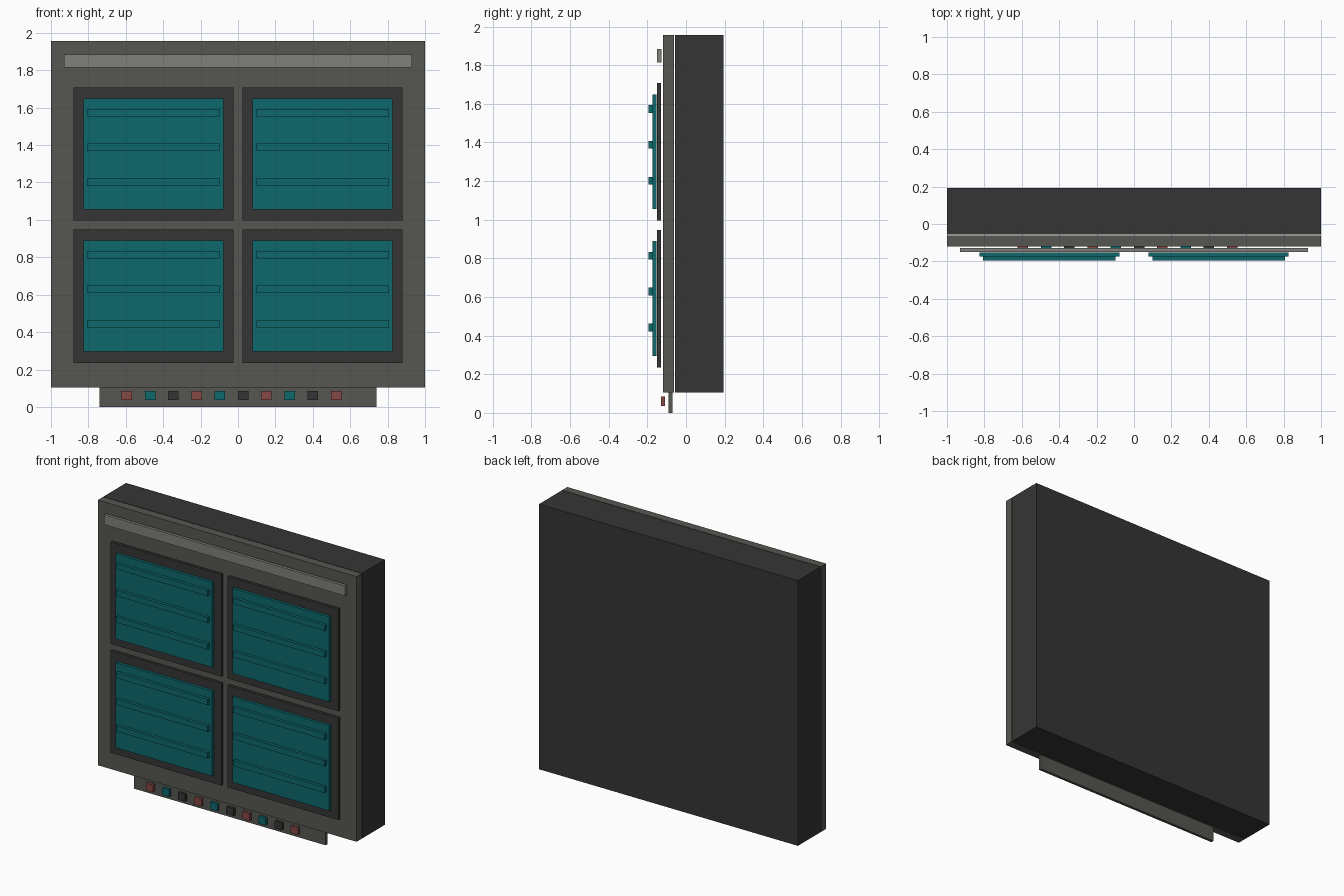
import bpy

cube = bpy.data.objects.get("Cube")
if cube:
    bpy.data.objects.remove(cube, do_unlink=True)


def material(name, r, g, b):
    m = bpy.data.materials.new(name)
    m.use_nodes = True
    m.diffuse_color = (r, g, b, 1)
    m.node_tree.nodes["Principled BSDF"].inputs["Base Color"].default_value = (r, g, b, 1)
    return m


charcoal = material("charcoal", 0.036, 0.036, 0.036)
grey = material("warm_grey", 0.093, 0.093, 0.082)
light_grey = material("light_grey", 0.216, 0.216, 0.202)
teal = material("teal", 0.004, 0.138, 0.15)
red = material("dull_red", 0.238, 0.065, 0.058)


def box(name, x, y, z, mat):
    """Box spanning the (low, high) range on each axis."""
    spans = (x, y, z)
    bpy.ops.mesh.primitive_cube_add(size=1, location=[(a + b) / 2 for a, b in spans])
    ob = bpy.context.object
    ob.name = name
    ob.scale = [b - a for a, b in spans]
    bpy.ops.object.transform_apply(location=False, rotation=False, scale=True)
    ob.data.materials.append(mat)
    return ob


# Housing, front plate and header strip
box("housing", (-1, 1), (-0.057, 0.193), (0.105, 1.957), charcoal)
box("front_plate", (-1, 1), (-0.119, -0.061), (0.105, 1.957), grey)
box("header_strip", (-0.93, 0.93), (-0.149, -0.128), (1.815, 1.885), light_grey)

# Four framed panels, each with three raised slats
for side, cx in (("right", -0.452), ("left", 0.452)):
    for row, cz in (("upper", 1.352), ("lower", 0.592)):
        tag = f"{row}_{side}"
        box(f"frame_{tag}", (cx - 0.428, cx + 0.428), (-0.149, -0.129),
            (cz - 0.356, cz + 0.356), charcoal)
        box(f"panel_{tag}", (cx - 0.374, cx + 0.374), (-0.173, -0.153),
            (cz - 0.297, cz + 0.297), teal)
        for i in range(3):
            z = cz + 0.222 - i * 0.186
            box(f"slat_{tag}_{i + 1}", (cx - 0.354, cx + 0.354), (-0.194, -0.172),
                (z - 0.02, z + 0.02), teal)

# Lower tab with a row of small keys
box("lower_tab", (-0.74, 0.74), (-0.09, -0.07), (0, 0.107), grey)
for i in range(10):
    x = -0.594 + i * 0.1243
    box(f"key_{i + 1}", (x - 0.028, x + 0.028), (-0.129, -0.109),
        (0.036, 0.086), (red, teal, charcoal)[i % 3])
